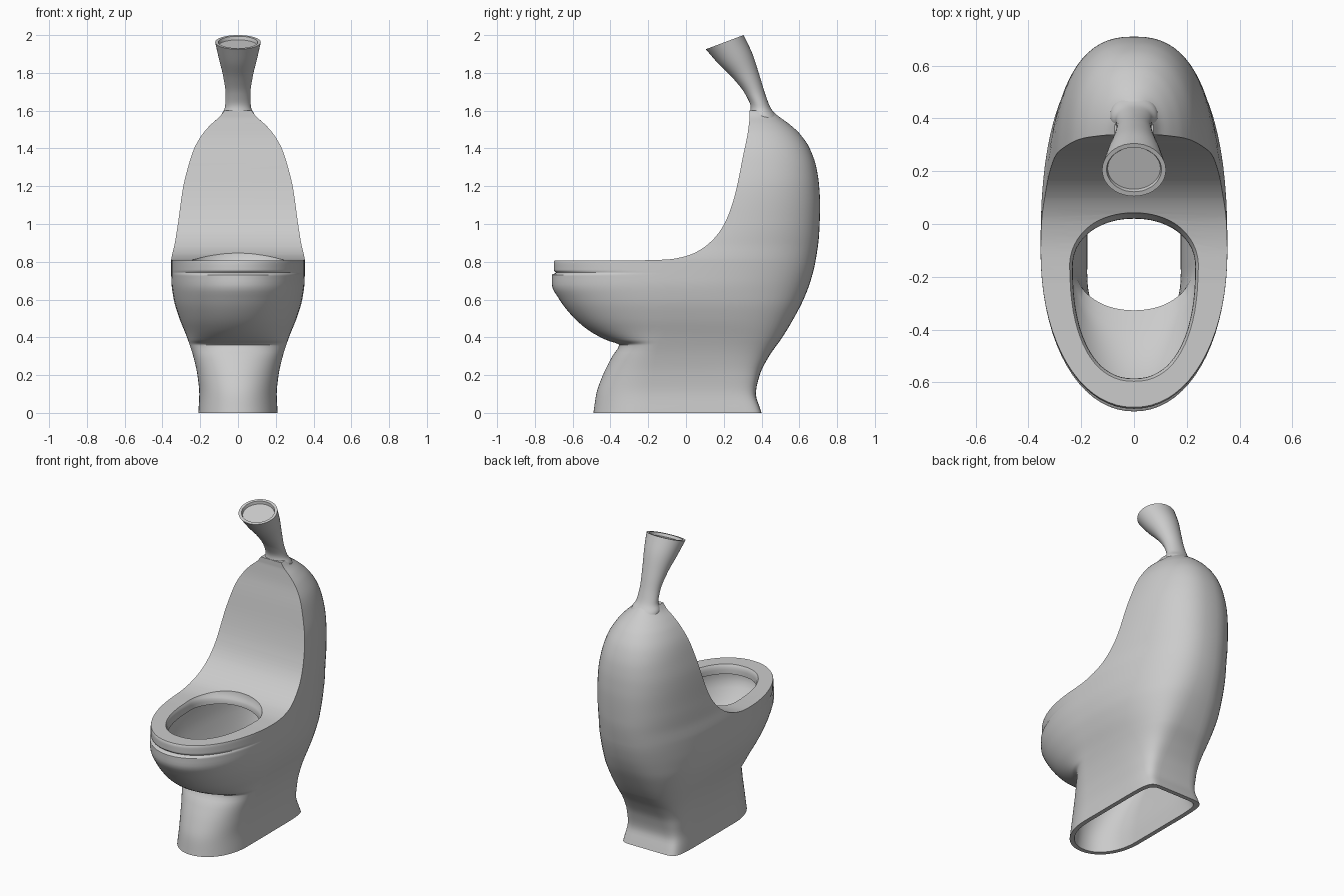
import bpy, bmesh, math

if "Cube" in bpy.data.objects:
    bpy.data.objects.remove(bpy.data.objects["Cube"])

N = 72          # points around each cross-section
WALL = 0.028    # shell thickness


def interp(keys, t):
    """Monotone cubic interpolation through (t, value) keys."""
    n = len(keys)
    d = [(keys[i + 1][1] - keys[i][1]) / (keys[i + 1][0] - keys[i][0]) for i in range(n - 1)]

    def slope(i):
        if i == 0 or i == n - 1:
            return d[0] if i == 0 else d[-1]
        a, b = d[i - 1], d[i]
        return 0 if a * b <= 0 else 2 * a * b / (a + b)

    t = min(max(t, keys[0][0]), keys[-1][0])
    i = 0
    while i < n - 2 and t > keys[i + 1][0]:
        i += 1
    h = keys[i + 1][0] - keys[i][0]
    s = (t - keys[i][0]) / h
    return ((2 * s**3 - 3 * s**2 + 1) * keys[i][1] + (s**3 - 2 * s**2 + s) * h * slope(i)
            + (3 * s**2 - 2 * s**3) * keys[i + 1][1] + (s**3 - s**2) * h * slope(i + 1))


def resample(rows, steps):
    """Smooth a list of equal-length tuples, parametrised by index."""
    cols = [list(enumerate(c)) for c in zip(*rows)]
    total = (len(rows) - 1) * steps
    return [[interp(c, k / steps) for c in cols] for k in range(total + 1)]


def section(z, yf, yb, yc, w, nf, nb):
    """Closed outline: super-ellipse halves in front of and behind the widest line yc."""
    pts = []
    for k in range(N):
        a = 2 * math.pi * k / N
        c, s = math.cos(a), math.sin(a)
        n, r = (nb, yb - yc) if s >= 0 else (nf, yc - yf)
        x = math.copysign(abs(c) ** (2 / n), c) * w
        y = math.copysign(abs(s) ** (2 / n), s) * r + yc
        pts.append((x, y, z))
    return pts


def loft(name, rings):
    bm = bmesh.new()
    rows = [[bm.verts.new(p) for p in r] for r in rings]
    m = len(rows[0])
    for a, b in zip(rows, rows[1:]):
        for k in range(m):
            bm.faces.new((a[k], a[(k + 1) % m], b[(k + 1) % m], b[k]))
    bm.faces.new(rows[0][::-1])
    bm.faces.new(rows[-1])
    bmesh.ops.recalc_face_normals(bm, faces=bm.faces)
    me = bpy.data.meshes.new(name)
    bm.to_mesh(me)
    bm.free()
    ob = bpy.data.objects.new(name, me)
    bpy.context.collection.objects.link(ob)
    return ob


def select(ob):
    bpy.ops.object.select_all(action='DESELECT')
    ob.select_set(True)
    bpy.context.view_layer.objects.active = ob


def cut(ob, cutter):
    select(ob)
    mod = ob.modifiers.new("cut", 'BOOLEAN')
    mod.operation, mod.solver, mod.object = 'DIFFERENCE', 'EXACT', cutter
    bpy.ops.object.modifier_apply(modifier=mod.name)
    bpy.data.objects.remove(cutter)


def smooth(ob, angle):
    select(ob)
    bpy.ops.object.shade_smooth_by_angle(angle=math.radians(angle))


# Body outline by height: front, back, half-width, widest line, squareness of back
FRONT = [(0, -.49), (.1, -.475), (.2, -.44), (.3, -.39), (.36, -.355), (.385, -.42), (.43, -.505),
         (.5, -.59), (.6, -.67), (.68, -.71), (.73, -.71), (.75, -.70), (.795, -.70), (.815, -.69)]
BACK = [(0, .40), (.03, .39), (.1, .37), (.2, .39), (.3, .44), (.4, .51), (.5, .57), (.6, .622),
        (.7, .66), (.8, .685), (.95, .705), (1.1, .71), (1.2, .705), (1.3, .69), (1.4, .655),
        (1.48, .60), (1.53, .545), (1.57, .49), (1.6, .455)]
WIDTH = [(0, .21), (.1, .205), (.2, .215), (.3, .237), (.4, .27), (.5, .31), (.6, .34), (.7, .353),
         (.8, .354), (.9, .337), (1.0, .32), (1.2, .29), (1.3, .265), (1.4, .232), (1.48, .185),
         (1.53, .14), (1.57, .095), (1.6, .073)]
CENTRE = [(0, -.2), (.35, -.15), (.45, -.1), (.8, -.1), (1.0, .1), (1.2, .23), (1.4, .31), (1.6, .37)]
SQUARE = [(0, 10), (.15, 7), (.3, 4.5), (.5, 3), (.7, 2.5), (1.3, 2.4), (1.6, 2)]


def body_ring(z, inset=0):
    groove = .016 * math.exp(-((z - .742) / .006) ** 2) if not inset else 0
    return section(z, interp(FRONT, z) + inset + groove, interp(BACK, z) - inset, interp(CENTRE, z),
                   interp(WIDTH, z) - inset, 2.1, interp(SQUARE, z))


def seat_back_cutter(dy, dz):
    """Removes everything above the seat and in front of the back rest."""
    curve = resample([(-.22, .808), (-.1, .812), (0, .83), (.08, .866), (.15, .925), (.2, .995),
                      (.24, 1.09), (.27, 1.2), (.302, 1.36), (.325, 1.47), (.337, 1.56)], 4)
    prof = [(-1, .808)] + curve + [(.34, 1.8), (-1, 1.8)]
    return loft("cutter", [[(x, y + dy, z + dz) for y, z in prof] for x in (-.6, .6)])


# Outer body: pedestal, bowl and back in one loft
zs = sorted(set([round(i * .02, 3) for i in range(81)]
                + [.355, .365, .37, .375, .385, .39, .395]
                + [.725, .73, .735, .738, .742, .746, .75, .755, .79, .81]
                + [1.49, 1.51, 1.53, 1.55, 1.57, 1.59]))
body = loft("toilet_body", [body_ring(z) for z in zs])
cut(body, seat_back_cutter(0, 0))

# Hollow inside, open at the base
inner = [[(x, y, -.05) for x, y, _ in body_ring(0, WALL)]]
inner += [body_ring(i * .03, WALL) for i in range(50)]
cavity = loft("cavity", inner)
cut(cavity, seat_back_cutter(.03, -.06))
cut(body, cavity)

# Seat opening with a softened upper edge
opening = loft("opening", [section(z, -.585 - g, .02 + g, -.16, .232 + g, 2.3, 2.1)
                           for z, g in ((.70, 0), (.775, 0), (.79, .002), (.80, .006), (.81, .012),
                                        (.83, .02), (.95, .04))])
cut(body, opening)
smooth(body, 32)

# Stalk: flared, forward-leaning stem with a recessed tip
# (front y, front z, back y, back z, half-width)
stem = resample([(.345, 1.50, .52, 1.50, .085), (.337, 1.57, .485, 1.565, .09),
                 (.342, 1.62, .448, 1.615, .069), (.312, 1.69, .422, 1.68, .065),
                 (.25, 1.77, .388, 1.79, .078), (.17, 1.85, .352, 1.90, .101),
                 (.105, 1.925, .305, 2.0, .121)], 5)
stem += [(.122, 1.931, .29, 1.994, .104), (.132, 1.915, .29, 1.975, .1)]
rings = []
for y0, z0, y1, z1, w in stem:
    rings.append([(w * math.cos(a), (y0 + y1) / 2 + (y1 - y0) / 2 * math.sin(a),
                   (z0 + z1) / 2 + (z1 - z0) / 2 * math.sin(a))
                  for a in (2 * math.pi * k / 40 for k in range(40))])
stalk = loft("stalk", rings)
smooth(stalk, 40)
